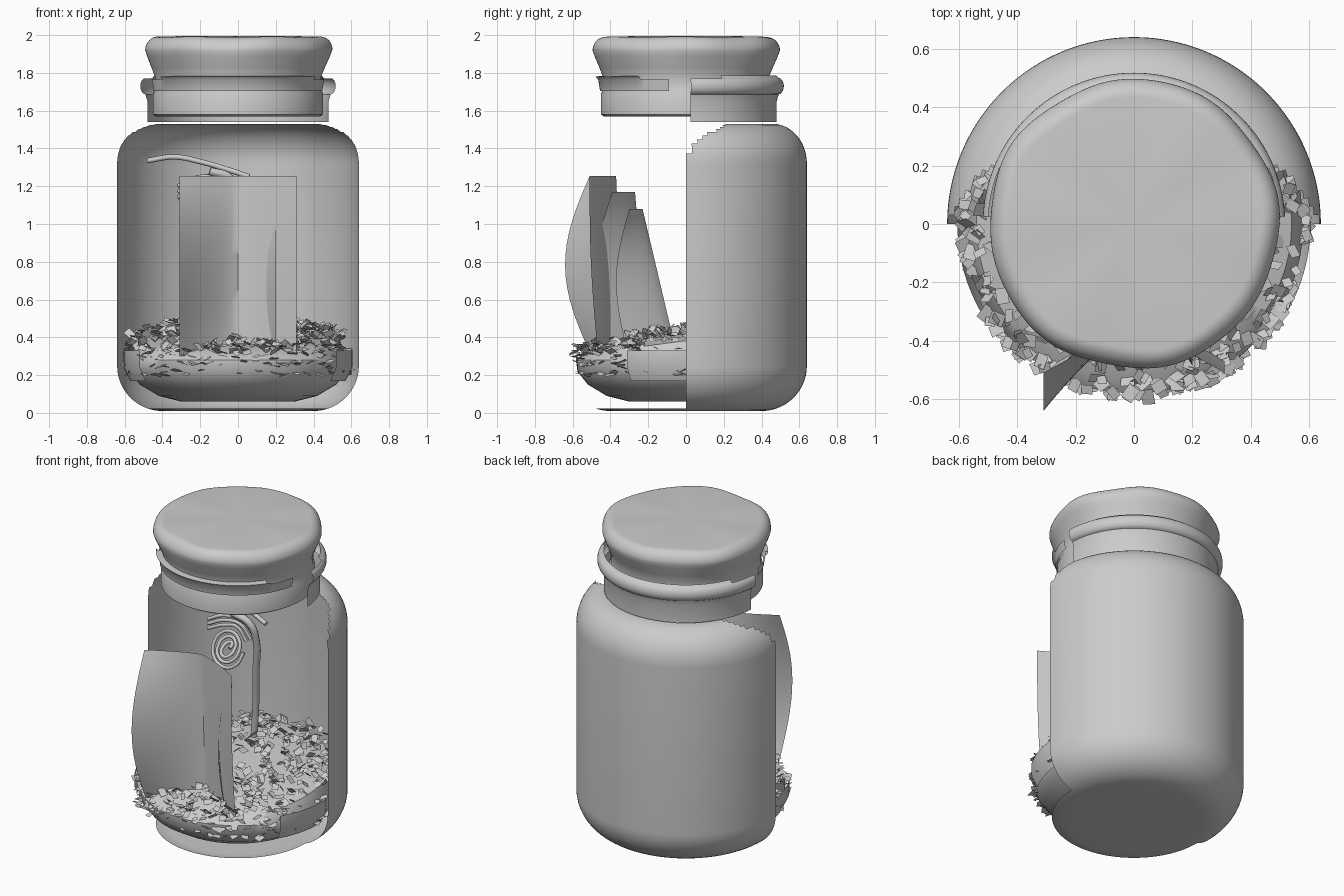
import bpy, bmesh, math, random
from mathutils import Vector, Euler

random.seed(4)
cube = bpy.data.objects.get("Cube")
if cube:
    bpy.data.objects.remove(cube)

grey = bpy.data.materials.new("plain_grey")
grey.use_nodes = True
grey.diffuse_color = (0.6, 0.6, 0.6, 1)
grey.node_tree.nodes["Principled BSDF"].inputs["Base Color"].default_value = (0.6, 0.6, 0.6, 1)


def finish(name, bm, smooth=True):
    mesh = bpy.data.meshes.new(name)
    bm.to_mesh(mesh)
    bm.free()
    obj = bpy.data.objects.new(name, mesh)
    bpy.context.collection.objects.link(obj)
    mesh.materials.append(grey)
    if smooth:
        bpy.ops.object.select_all(action='DESELECT')
        obj.select_set(True)
        bpy.context.view_layer.objects.active = obj
        bpy.ops.object.shade_smooth_by_angle(angle=math.radians(40))
    return obj


def arc(cx, cz, rx, rz, a0, a1, n=10):
    """Points on an elliptical arc, angles in degrees."""
    angles = [math.radians(a0 + (a1 - a0) * i / n) for i in range(n + 1)]
    return [(cx + rx * math.cos(a), cz + rz * math.sin(a)) for a in angles]


def revolve(name, profile, segs=128, keep=None, shape=None):
    """Spin a (radius, z) profile; drop faces whose centre fails keep."""
    bm = bmesh.new()
    rings = []
    for r, z in profile:
        ring = []
        for i in range(segs):
            a = math.tau * (i + 0.5 * (segs % 4 == 2)) / segs
            co = Vector((r * math.cos(a), r * math.sin(a), z))
            ring.append(bm.verts.new(shape(co, a) if shape else co))
        rings.append(ring)
    for low, high in zip(rings, rings[1:]):
        for i in range(segs):
            j = (i + 1) % segs
            bm.faces.new((low[i], low[j], high[j], high[i]))
    bmesh.ops.remove_doubles(bm, verts=bm.verts, dist=0.00001)
    bmesh.ops.dissolve_degenerate(bm, edges=bm.edges, dist=0.00001)
    if keep:
        bad = [f for f in bm.faces if not keep(f.calc_center_median())]
        bmesh.ops.delete(bm, geom=bad, context='FACES')
    return finish(name, bm)


# Jar: rear half of the shell, with a torn shoulder and a whole floor
def jar_keep(c):
    if c.z < 0.022:
        return True
    if c.z > 1.33:
        return c.y > 0.23 * ((c.z - 1.33) / 0.2) ** 2
    return c.y > 0


jar_profile = ([(0, 0.01), (0.2, 0.01)] + arc(0.4, 0.25, 0.24, 0.24, -90, 0, 14)
               + [(0.64, 0.8)] + arc(0.46, 1.32, 0.18, 0.21, 0, 90, 12))
revolve("jar_shell", jar_profile, keep=jar_keep)

# Lower wall fragments on both sides of the soil
revolve("lower_wall_fragment", [(0.57, 0.17), (0.605, 0.24), (0.605, 0.33)],
        keep=lambda c: -0.3 < c.y < 0.02)

# Neck: rear half of a collar with a rounded bead
neck_profile = ([(0.48, 1.54), (0.48, 1.65)] + arc(0.485, 1.73, 0.033, 0.045, -80, 80)
                + [(0.48, 1.785)])
revolve("neck_collar", neck_profile,
        keep=lambda c: c.y > (0.18 if c.z > 1.77 else 0.02))

# Front remnant of the bead
revolve("neck_front_lip", [(0.455, 1.705), (0.465, 1.765), (0.48, 1.78), (0.44, 1.785)],
        keep=lambda c: c.y < (-0.25 if c.z > 1.765 else -0.08))


# Stopper: slightly lumpy flared top over a straight plug
def lumpy(co, a):
    k = max(0, co.z - 1.8) / 0.2
    f = 1 + k * 0.014 * (math.sin(5 * a + 1) + 0.7 * math.sin(8 * a))
    edge = co.to_2d().length
    dz = 0.006 * k * edge * math.sin(6 * a + 2)
    return Vector((co.x * f, co.y * f, co.z + dz))


stopper_profile = ([(0, 1.57), (0.435, 1.57), (0.45, 1.58), (0.45, 1.69), (0.44, 1.71),
                    (0.44, 1.78), (0.46, 1.83), (0.485, 1.89)]
                   + arc(0.43, 1.92, 0.065, 0.07, 0, 90) + [(0.2, 1.995), (0, 1.995)])
revolve("stopper", stopper_profile, shape=lumpy)


# Soil: rounded bowl of earth with a top that climbs to the rear
def ground(r, y):
    return 0.42 + 0.13 * y - 0.2 * max(0, r - 0.35)


def tilt(co, a):
    r = co.to_2d().length
    if co.z > 0.32:
        co.z = ground(r, co.y)
    return co


revolve("soil_bed", [(0, 0.06), (0.3, 0.06), (0.42, 0.09), (0.52, 0.15), (0.575, 0.22),
                     (0.58, 0.28), (0.54, 0.35), (0.42, 0.4), (0.2, 0.4), (0, 0.4)],
        segs=64, shape=tilt)

# Moss: scattered square flakes over the top and the side of the soil
bm = bmesh.new()


def flake(centre, size, rotation):
    corners = [(-1, -1), (1, -1), (1, 1), (-1, 1)]
    turn = rotation.to_matrix()
    bm.faces.new([bm.verts.new(centre + turn @ Vector((x * size, y * size * 0.8, 0)))
                  for x, y in corners])


for i in range(850):
    a = random.uniform(0, math.tau)
    if i < 600:
        r = 0.58 * math.sqrt(random.uniform(0.03, 1))
        z = ground(r, r * math.sin(a)) + random.uniform(0, 0.05)
        lean = 0.9
    else:
        r = random.uniform(0.565, 0.595)
        z = random.uniform(0.2, 0.36)
        lean = 0.45
    rot = Euler((random.uniform(-lean, lean), random.uniform(-lean, lean),
                 random.uniform(0, math.tau)))
    flake(Vector((r * math.cos(a), r * math.sin(a), z)), random.uniform(0.016, 0.028), rot)
finish("moss_flakes", bm, smooth=False)


# Curved leaf sheets: valley folded, each side edge bowing forward
def leaf_sheet(name, half, z0, z1, left, right, valley):
    bm = bmesh.new()
    cols, rows = 16, 16
    grid = []
    for j in range(rows + 1):
        t = j / rows
        bow = math.sin(math.pi * t)
        mid = valley[0] + (valley[1] - valley[0]) * t
        row = []
        for i in range(cols + 1):
            s = 2 * i / cols - 1
            base, end, bulge = left if s < 0 else right
            edge = base + (end - base) * t - bulge * bow
            y = mid + (edge - mid) * abs(s) ** 1.3
            row.append(bm.verts.new((s * half, y, z0 + (z1 - z0) * t)))
        grid.append(row)
    for a, b in zip(grid, grid[1:]):
        for i in range(cols):
            bm.faces.new((a[i], a[i + 1], b[i + 1], b[i]))
    finish(name, bm)


leaf_sheet("front_leaf", 0.31, 0.3, 1.255, (-0.5, -0.51, 0.135), (-0.465, -0.51, 0.015), (-0.33, -0.37))
leaf_sheet("middle_leaf", 0.2, 0.33, 1.17, (-0.42, -0.39, 0.08), (-0.42, -0.39, 0.08), (-0.2, -0.27))
leaf_sheet("rear_leaf", 0.17, 0.36, 1.08, (-0.32, -0.3, 0.06), (-0.32, -0.3, 0.06), (-0.06, -0.23))


# Fern: wobbly stalk, arching strands and a coiled tip
def strand(name, points, radius):
    curve = bpy.data.curves.new(name, 'CURVE')
    curve.dimensions = '3D'
    curve.bevel_depth = radius
    curve.bevel_resolution = 2
    curve.resolution_u = 6
    curve.use_fill_caps = True
    spline = curve.splines.new('BEZIER')
    spline.bezier_points.add(len(points) - 1)
    for p, co in zip(spline.bezier_points, points):
        p.co = co
        p.handle_left_type = p.handle_right_type = 'AUTO'
    curve.materials.append(grey)
    bpy.context.collection.objects.link(bpy.data.objects.new(name, curve))


strand("fern_stalk", [(-0.1, 0.3, 0.38), (-0.07, 0.28, 0.65), (-0.04, 0.24, 0.9),
                      (-0.01, 0.2, 1.12), (-0.04, 0.17, 1.24), (-0.15, 0.16, 1.28)], 0.022)
strand("fern_top_strand", [(0.06, 0.2, 1.25), (-0.06, 0.22, 1.29), (-0.2, 0.25, 1.33),
                           (-0.34, 0.28, 1.355), (-0.48, 0.3, 1.335)], 0.014)
for k in range(3):
    strand("fern_side_strand", [(-0.02 - 0.03 * k, 0.2, 1.14 - 0.02 * k),
                                (-0.08 - 0.03 * k, 0.18, 1.23 - 0.02 * k),
                                (-0.2, 0.16, 1.25 - 0.03 * k),
                                (-0.32, 0.15, 1.2 - 0.03 * k)], 0.011)
coil = []
for i in range(25):
    a, r = i * math.pi / 4, 0.015 + 0.0042 * i
    coil.append((-0.18 + r * math.cos(a), 0.15 + 0.04 * math.sin(a), 1.05 + r * math.sin(a)))
strand("fern_coil", coil, 0.011)
